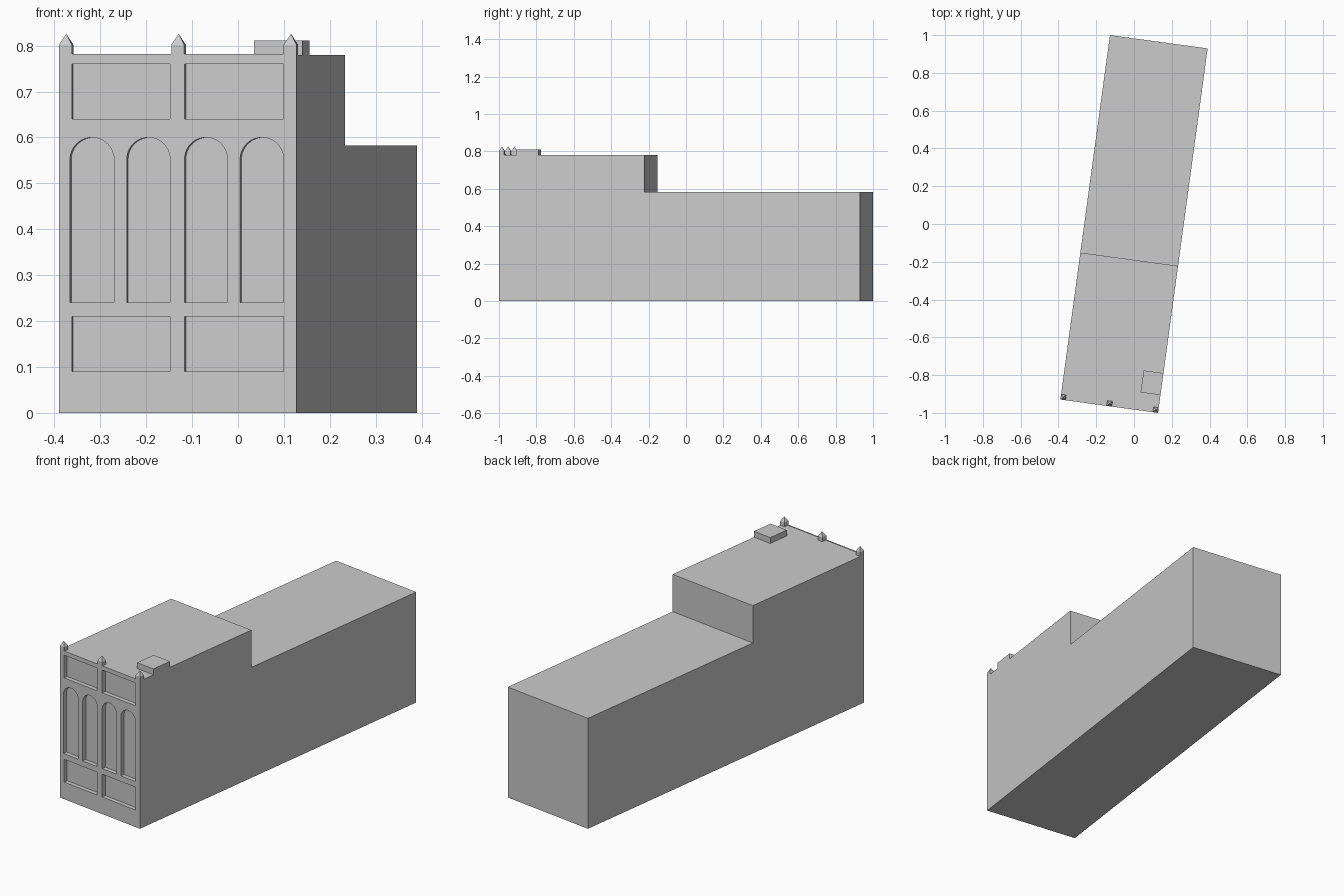
import bpy, bmesh
from math import pi, cos, sin, radians
from mathutils import Matrix

if "Cube" in bpy.data.objects:
    bpy.data.objects.remove(bpy.data.objects["Cube"], do_unlink=True)

WIDTH, LENGTH = 0.522, 1.947
FRONT_H, REAR_H, STEP = 0.78, 0.583, 0.785
YAW = radians(-7.75)
RECESS = 0.022
# Building coordinates: x from the facade's right-hand corner, y back from the facade
PLACE = Matrix.Rotation(YAW, 4, 'Z') @ Matrix.Translation((-WIDTH / 2, -LENGTH / 2, 0))

stone = bpy.data.materials.new("grey_stone")
stone.use_nodes = True
GREY = (0.6, 0.6, 0.6, 1)
stone.diffuse_color = GREY
stone.node_tree.nodes["Principled BSDF"].inputs["Base Color"].default_value = GREY


def finish(name, bm):
    bmesh.ops.recalc_face_normals(bm, faces=bm.faces)
    mesh = bpy.data.meshes.new(name)
    bm.to_mesh(mesh)
    bm.free()
    mesh.materials.append(stone)
    obj = bpy.data.objects.new(name, mesh)
    obj.matrix_world = PLACE
    bpy.context.collection.objects.link(obj)
    return obj


def extrude(bm, points, offset):
    face = bm.faces.new([bm.verts.new(p) for p in points])
    new = bmesh.ops.extrude_face_region(bm, geom=[face])["geom"]
    bmesh.ops.translate(bm, vec=offset,
                        verts=[v for v in new if isinstance(v, bmesh.types.BMVert)])


def box(name, x0, x1, y0, y1, z0, z1):
    bm = bmesh.new()
    extrude(bm, [(x0, y0, z0), (x1, y0, z0), (x1, y1, z0), (x0, y1, z0)], (0, 0, z1 - z0))
    return finish(name, bm)


# Stepped main block
bm = bmesh.new()
profile = [(0, 0), (LENGTH, 0), (LENGTH, REAR_H), (STEP, REAR_H), (STEP, FRONT_H), (0, FRONT_H)]
extrude(bm, [(0, y, z) for y, z in profile], (WIDTH, 0, 0))
body = finish("building_body", bm)

# Recessed facade panels: two rows of rectangles and four arched windows
cut = bmesh.new()
DEPTH = (0, 2 * RECESS, 0)
for x0, x1 in ((0.028, 0.244), (0.276, 0.494)):
    for z0, z1 in ((0.09, 0.21), (0.64, 0.76)):
        extrude(cut, [(x, -RECESS, z) for x, z in ((x0, z0), (x1, z0), (x1, z1), (x0, z1))], DEPTH)
for x0, x1 in ((0.024, 0.121), (0.149, 0.244), (0.276, 0.370), (0.398, 0.494)):
    mid, r = (x0 + x1) / 2, (x1 - x0) / 2
    outline = [(x0, 0.24), (x1, 0.24)]
    outline += [(mid + r * cos(pi * i / 20), 0.60 - r + r * sin(pi * i / 20)) for i in range(21)]
    extrude(cut, [(x, -RECESS, z) for x, z in outline], DEPTH)
cutter = finish("panel_cutter", cut)
cutter.hide_render = True

mod = body.modifiers.new("panels", 'BOOLEAN')
mod.operation, mod.solver, mod.object = 'DIFFERENCE', 'EXACT', cutter
bpy.context.view_layer.objects.active = body
bpy.ops.object.modifier_apply(modifier=mod.name)
bpy.data.objects.remove(cutter, do_unlink=True)

# Thin coping along the facade top and the box on the roof
box("facade_coping", 0, WIDTH, 0, 0.004, FRONT_H, FRONT_H + 0.002)
box("roof_box", 0.416, WIDTH, 0.095, 0.212, FRONT_H, 0.811)

# Pointed finials: square post with a pyramid cap
SIZE = 0.028
for label, x in (("right", 0), ("middle", 0.247), ("left", WIDTH - SIZE)):
    bm = bmesh.new()
    base = [(x, 0), (x + SIZE, 0), (x + SIZE, SIZE), (x, SIZE)]
    low = [bm.verts.new((a, b, FRONT_H)) for a, b in base]
    high = [bm.verts.new((a, b, 0.802)) for a, b in base]
    tip = bm.verts.new((x + SIZE / 2, SIZE / 2, 0.826))
    bm.faces.new(low)
    for i in range(4):
        j = (i + 1) % 4
        bm.faces.new((low[i], low[j], high[j], high[i]))
        bm.faces.new((high[i], high[j], tip))
    finish(label + "_finial", bm)
